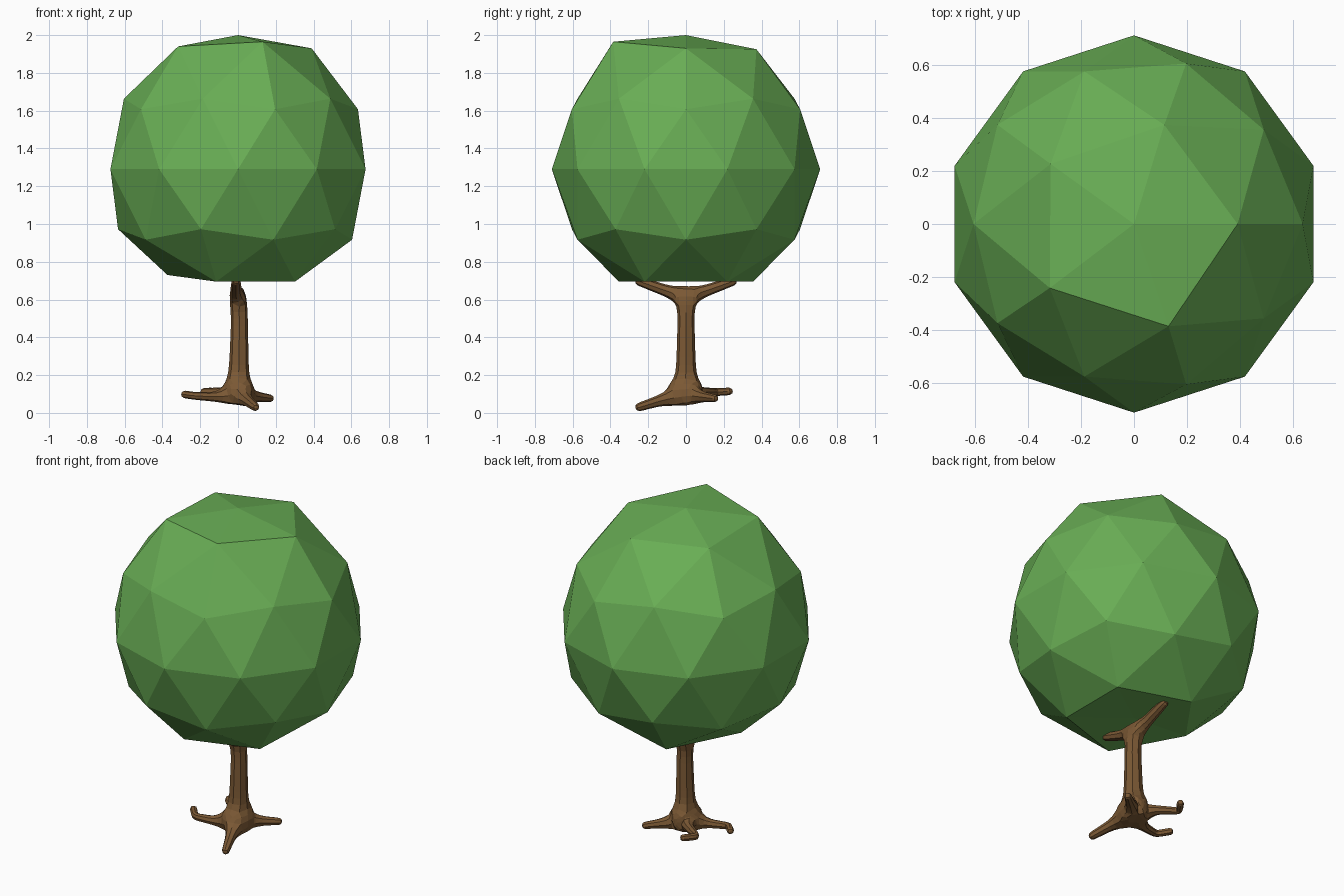
import bpy, bmesh
from mathutils import Vector

if "Cube" in bpy.data.objects:
    bpy.data.objects.remove(bpy.data.objects["Cube"])


def material(name, color):
    m = bpy.data.materials.new(name)
    m.diffuse_color = color
    m.use_nodes = True
    m.node_tree.nodes["Principled BSDF"].inputs["Base Color"].default_value = m.diffuse_color
    return m


# Leafy crown: icosphere with a slightly puffed top ring and a flattened underside
bpy.ops.mesh.primitive_ico_sphere_add(subdivisions=2, radius=0.71, location=(0, 0, 0))
crown = bpy.context.object
crown.name = "leafy_crown"
top_ring = [(0.39, 0, 0.64), (0.13, -0.385, 0.675), (-0.317, -0.241, 0.65),
            (-0.314, 0.226, 0.635), (0.114, 0.373, 0.635)]
for v in crown.data.vertices:
    if 0.55 < v.co.z < 0.65:
        v.co = min((Vector(p) for p in top_ring), key=lambda p: (p - v.co).length)
    elif v.co.z < -0.7:
        v.co.z = -0.585
    elif v.co.z < -0.55:
        v.co.z = -0.595 if v.co.x > -0.3 else -0.56
    v.co.z += 1.29
crown.data.materials.append(material("leaves", (0.14, 0.42, 0.09, 1)))

# Trunk skeleton: each branch is a path of (x, y, z, radius) from a shared joint
bm = bmesh.new()
skin = bm.verts.layers.skin.verify()


def joint(x, y, z, r):
    v = bm.verts.new((x, y, z))
    v[skin].radius = (r, r)
    return v


def grow(start, path):
    for p in path:
        nxt = joint(*p)
        bm.edges.new((start, nxt))
        start = nxt
    return start


base = joint(0, 0, 0.1, 0.075)
base[skin].use_root = True
fork = grow(base, [(0.005, 0, 0.25, 0.056), (0.008, 0, 0.5, 0.048), (0, 0, 0.62, 0.05)])
# Forked branches
for s in (-1, 1):
    grow(fork, [(-0.01, s * 0.1, 0.645, 0.034), (-0.01, s * 0.27, 0.705, 0.025)])
# Roots
grow(base, [(0.05, -0.14, 0.065, 0.032), (0.1, -0.27, 0.024, 0.023)])
grow(base, [(0.1, 0.09, 0.085, 0.03), (0.185, 0.165, 0.075, 0.021)])
grow(base, [(-0.12, -0.06, 0.085, 0.028), (-0.23, -0.085, 0.09, 0.022), (-0.295, -0.01, 0.1, 0.022)])
grow(base, [(-0.08, 0.09, 0.11, 0.028), (-0.19, 0.165, 0.11, 0.022), (-0.13, 0.245, 0.115, 0.022)])

mesh = bpy.data.meshes.new("trunk")
bm.to_mesh(mesh)
bm.free()
trunk = bpy.data.objects.new("trunk", mesh)
bpy.context.collection.objects.link(trunk)
trunk.modifiers.new("Skin", "SKIN")
trunk.modifiers.new("Subdivision", "SUBSURF").levels = 1
trunk.modifiers["Subdivision"].render_levels = 1
trunk.data.materials.append(material("bark", (0.2, 0.1, 0.035, 1)))
